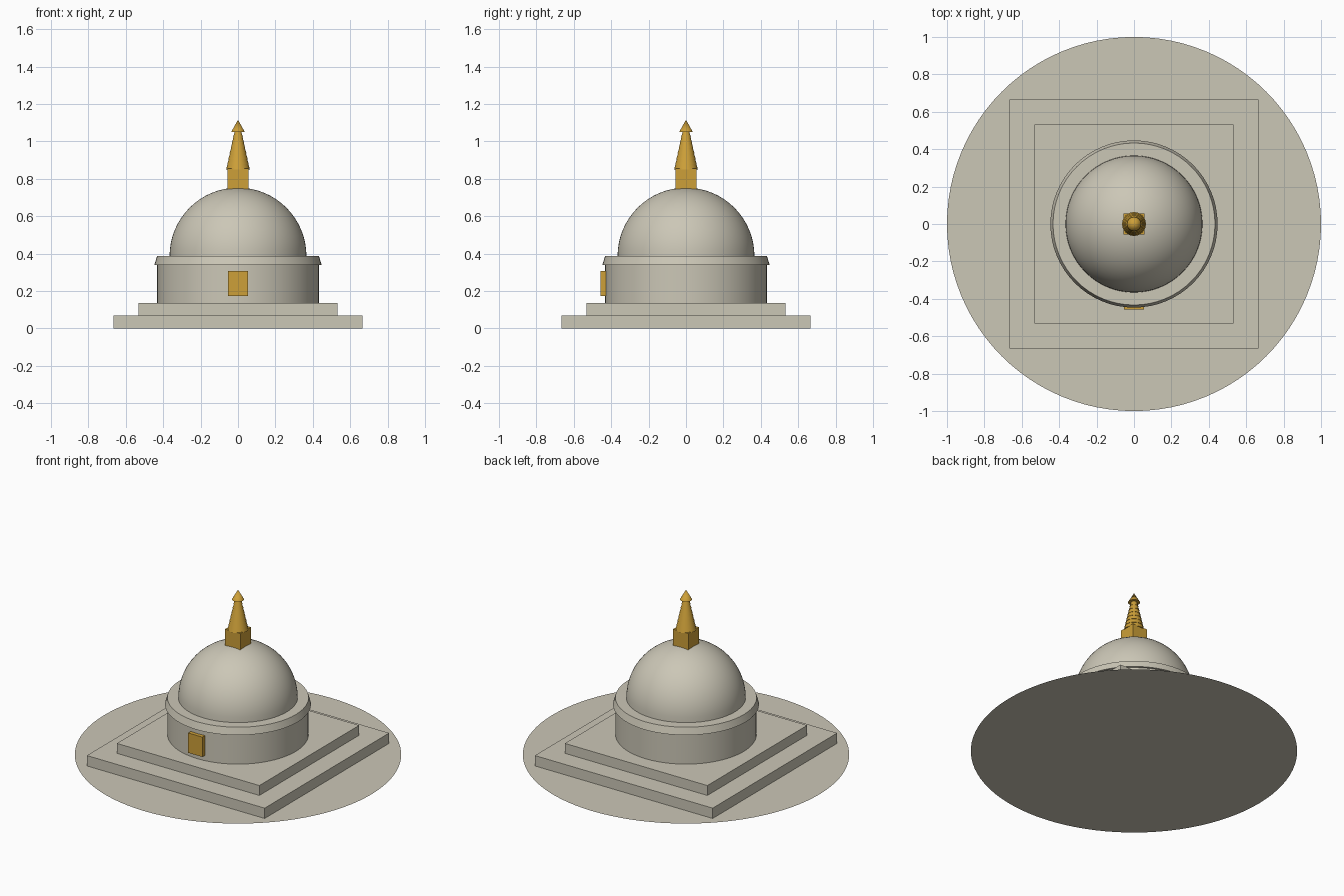
import bpy, bmesh, math

if "Cube" in bpy.data.objects:
    bpy.data.objects.remove(bpy.data.objects["Cube"])


def material(name, rgb):
    m = bpy.data.materials.new(name)
    m.diffuse_color = (*rgb, 1)
    m.use_nodes = True
    m.node_tree.nodes["Principled BSDF"].inputs["Base Color"].default_value = m.diffuse_color
    return m


stone = material("pale_stone", (0.60, 0.57, 0.47))
gold = material("gold", (0.61, 0.35, 0.04))


def finish(name, mat, smooth=False):
    ob = bpy.context.object
    ob.name = name
    ob.data.materials.append(mat)
    if smooth:
        bpy.ops.object.shade_smooth_by_angle(angle=math.radians(35))
    return ob


def box(name, mat, x, y, z0, z1, cy=0):
    bpy.ops.mesh.primitive_cube_add(size=1, location=(0, cy, (z0 + z1) / 2))
    bpy.context.object.scale = (2 * x, 2 * y, z1 - z0)
    bpy.ops.object.transform_apply(location=False, rotation=False, scale=True)
    return finish(name, mat)


def frustum(name, mat, r0, r1, z0, z1, sides=64):
    bpy.ops.mesh.primitive_cone_add(vertices=sides, radius1=r0, radius2=r1,
                                    depth=z1 - z0, location=(0, 0, (z0 + z1) / 2))
    return finish(name, mat, True)


# Ground disc
bpy.ops.mesh.primitive_circle_add(vertices=96, radius=1, fill_type='NGON')
finish("ground_disc", stone)

# Two square terraces
box("lower_terrace", stone, 0.665, 0.665, 0, 0.07)
box("upper_terrace", stone, 0.533, 0.533, 0.07, 0.137)

# Round drum with a tapered cornice
frustum("drum", stone, 0.432, 0.432, 0.137, 0.34)
frustum("cornice", stone, 0.447, 0.433, 0.34, 0.387)

# Hemispherical dome
bpy.ops.mesh.primitive_uv_sphere_add(segments=64, ring_count=32, radius=0.366,
                                     location=(0, 0, 0.387))
dome = finish("dome", stone, True)
bm = bmesh.new()
bm.from_mesh(dome.data)
bmesh.ops.delete(bm, geom=[v for v in bm.verts if v.co.z < -0.001], context='VERTS')
bm.to_mesh(dome.data)
bm.free()

# Front door panel
box("door", gold, 0.053, 0.02, 0.173, 0.307, cy=-0.437)

# Square spire base, stacked rings and finial
box("spire_base", gold, 0.057, 0.057, 0.74, 0.855)
rings = 7
step = 0.2 / rings
for i in range(rings):
    r = 0.064 - 0.0062 * i
    z = 0.85 + step * i
    frustum(f"spire_ring_{i + 1}", gold, r, r - 0.009, z, z + step, 24)
frustum("finial", gold, 0.037, 0, 1.05, 1.115, 24)
